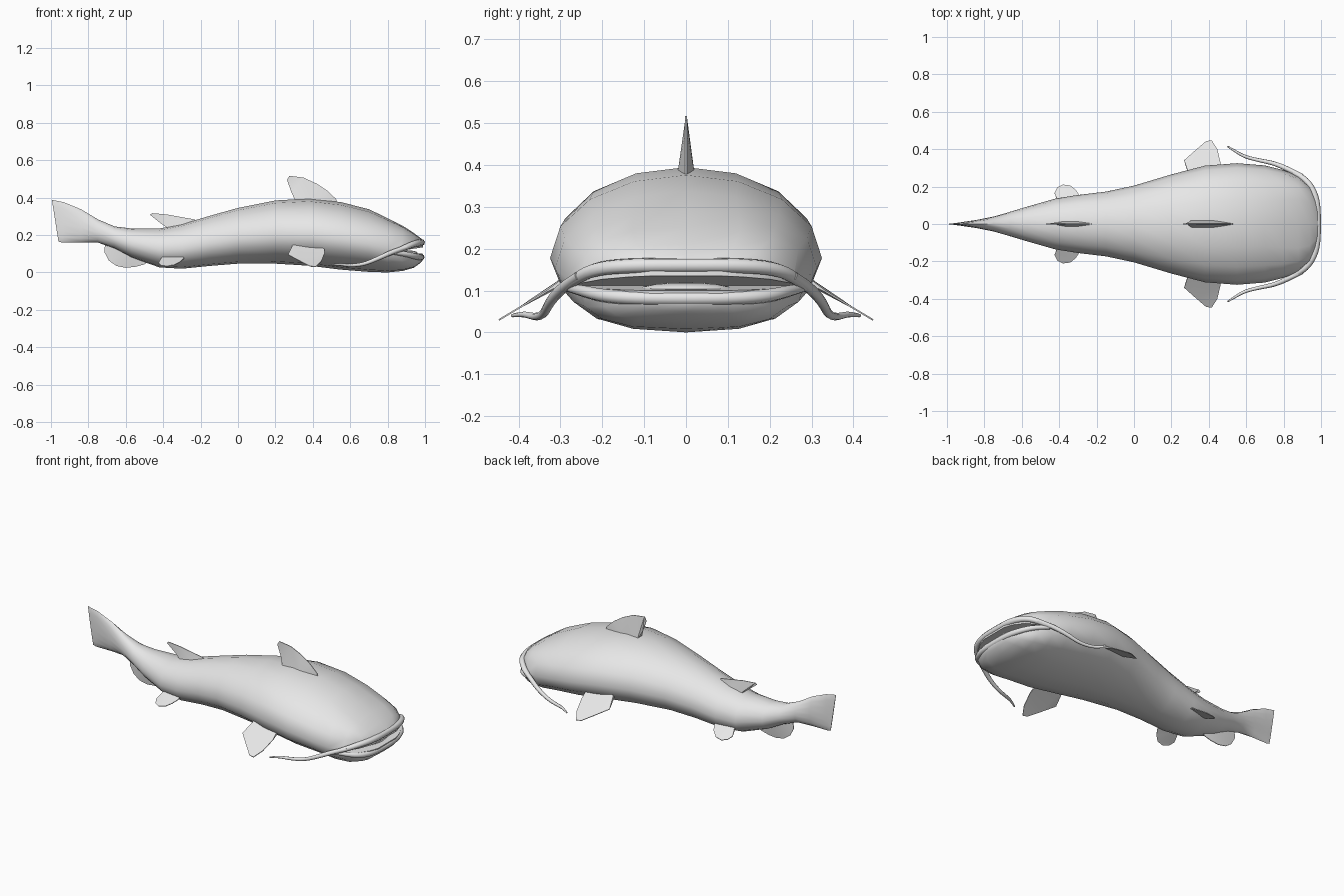
import bpy, bmesh, math
from mathutils import Vector

old = bpy.data.objects.get("Cube")
if old:
    bpy.data.objects.remove(old, do_unlink=True)

grey = bpy.data.materials.new("plain_grey")
grey.use_nodes = True
grey.diffuse_color = (0.8, 0.8, 0.8, 1)
grey.node_tree.nodes["Principled BSDF"].inputs["Base Color"].default_value = (0.8, 0.8, 0.8, 1)


def activate(obj):
    bpy.ops.object.select_all(action='DESELECT')
    obj.select_set(True)
    bpy.context.view_layer.objects.active = obj


def finish(bm, name):
    bmesh.ops.recalc_face_normals(bm, faces=bm.faces)
    mesh = bpy.data.meshes.new(name)
    bm.to_mesh(mesh)
    bm.free()
    mesh.materials.append(grey)
    obj = bpy.data.objects.new(name, mesh)
    bpy.context.collection.objects.link(obj)
    return obj


def smooth(obj, degrees=40):
    activate(obj)
    bpy.ops.object.shade_smooth_by_angle(angle=math.radians(degrees))


def bridge(bm, a, b):
    n = len(a)
    for i in range(n):
        bm.faces.new((a[i], a[(i + 1) % n], b[(i + 1) % n], b[i]))


def power(v, e):
    return math.copysign(abs(v) ** e, v)


# Body: cross-sections as bottom x, top x, bottom z, top z, half width
STATIONS = [
    (-.96, -.995, .165, .388, .002), (-.94, -.93, .16, .375, .008),
    (-.84, -.84, .16, .338, .022), (-.75, -.75, .16, .284, .04),
    (-.66, -.66, .128, .246, .066), (-.57, -.57, .08, .235, .093),
    (-.42, -.42, .027, .235, .136), (-.3, -.3, .02, .258, .155),
    (-.15, -.15, .035, .303, .173), (0, 0, .047, .345, .205),
    (.2, .2, .047, .385, .265), (.38, .38, .036, .395, .312),
    (.55, .55, .015, .376, .325), (.7, .7, .003, .338, .313),
    (.8, .8, 0, .29, .288), (.88, .88, .008, .25, .255),
    (.94, .94, .025, .211, .205), (.975, .975, .05, .185, .14),
    (.99, .99, .068, .17, .085),
]
SIDES = 16
bm = bmesh.new()
rings = []
for xb, xt, zb, zt, hw in STATIONS:
    e = 1 - .4 * min(1, max(0, (xb - .72) / .22))   # blunter towards the snout
    mid = zb + .45 * (zt - zb)
    ring = []
    for i in range(SIDES):
        a = math.tau * i / SIDES
        s = power(round(math.sin(a), 6), e)
        z = mid + s * ((zt - mid) if s > 0 else (mid - zb))
        x = xb + (xt - xb) * (z - zb) / (zt - zb)
        ring.append(bm.verts.new((x, hw * power(round(math.cos(a), 6), e), z)))
    rings.append(ring)
for a, b in zip(rings, rings[1:]):
    bridge(bm, a, b)
bm.faces.new(rings[0])
bm.faces.new(rings[-1])
body = finish(bm, "body")

# Mouth opening: a wedge cut into the snout
bm = bmesh.new()
ends = [[bm.verts.new((x, y, z)) for x, z in ((.85, .112), (1.1, .09), (1.1, .153))]
        for y in (-.5, .5)]
bridge(bm, *ends)
for end in ends:
    bm.faces.new(end)
cutter = finish(bm, "mouth_cutter")
cutter.hide_render = True
cut = body.modifiers.new("mouth", 'BOOLEAN')
cut.operation = 'DIFFERENCE'
cut.solver = 'EXACT'
cut.object = cutter
activate(body)
bpy.ops.object.modifier_apply(modifier=cut.name)
bpy.data.objects.remove(cutter, do_unlink=True)
smooth(body)


# Lips and whiskers: round tubes along soft paths of x, y, z, radius
def tube(name, points):
    curve = bpy.data.curves.new(name, 'CURVE')
    curve.dimensions = '3D'
    curve.bevel_depth = 1
    curve.bevel_resolution = 2
    curve.use_fill_caps = True
    spline = curve.splines.new('NURBS')
    spline.points.add(len(points) - 1)
    for p, (x, y, z, r) in zip(spline.points, points):
        p.co = (x, y, z, 1)
        p.radius = r
    spline.order_u = 3
    spline.use_endpoint_u = True
    spline.resolution_u = 4
    curve.materials.append(grey)
    obj = bpy.data.objects.new(name, curve)
    bpy.context.collection.objects.link(obj)
    activate(obj)
    bpy.ops.object.convert(target='MESH')
    smooth(bpy.context.view_layer.objects.active, 60)


def mirrored(half):
    return half + [(x, -y, z, r) for x, y, z, r in reversed(half[:-1])]


tube("upper_lip", mirrored([
    (.83, .285, .108, .012), (.88, .265, .128, .015), (.94, .215, .153, .017),
    (.978, .13, .16, .018), (.983, 0, .16, .018)]))
tube("lower_lip", mirrored([
    (.83, .28, .106, .01), (.89, .25, .1, .014), (.945, .2, .087, .016),
    (.976, .12, .082, .017), (.982, 0, .081, .017)]))

WHISKER = [(.9, .255, .135, .012), (.83, .29, .112, .014), (.75, .325, .075, .012),
           (.67, .34, .042, .01), (.59, .36, .036, .009), (.54, .39, .045, .007),
           (.5, .415, .04, .004)]
for side, s in (("left", 1), ("right", -1)):
    # right and left follow the fish's flanks across y
    tube(side + "_whisker", [(x, s * y, z, r) for x, y, z, r in WHISKER])

# Tongue
bm = bmesh.new()
bmesh.ops.create_uvsphere(bm, u_segments=16, v_segments=8, radius=1)
for v in bm.verts:
    v.co = Vector((.9 + .06 * v.co.x, .11 * v.co.y, .104 + .015 * v.co.z))
smooth(finish(bm, "tongue"))


# Fins: an outline given a thick root and a thin rim
def fin(name, outline, normal, root, thick):
    bm = bmesh.new()
    n = Vector(normal).normalized()
    loops = []
    for s in (1, -1):
        loops.append([bm.verts.new(Vector(p) + n * s * (thick if i in root else .002))
                      for i, p in enumerate(outline)])
    bridge(bm, *loops)
    for loop in loops:
        bm.faces.new(loop)
    bmesh.ops.triangulate(bm, faces=[f for f in bm.faces if len(f.verts) > 4])
    smooth(finish(bm, name), 30)


def upright(points):
    return [(x, 0, z) for x, z in points]


fin("dorsal_fin", upright([
    (.53, .37), (.42, .375), (.31, .375), (.285, .43), (.262, .495), (.275, .517),
    (.35, .507), (.42, .475), (.48, .435), (.525, .392)]), (0, 1, 0), (1, 2), .021)
fin("rear_dorsal_fin", upright([
    (-.22, .265), (-.28, .24), (-.36, .225), (-.42, .268), (-.47, .308),
    (-.46, .317), (-.38, .31), (-.23, .283)]), (0, 1, 0), (1, 2), .016)
fin("anal_fin", upright([
    (-.48, .06), (-.58, .11), (-.71, .16), (-.715, .11), (-.69, .063), (-.65, .035),
    (-.6, .025), (-.55, .03), (-.5, .043)]), (0, 1, 0), (1,), .016)

PECTORAL = [(.46, .25), (.3, .24), (.268, .34), (.33, .395), (.385, .442),
            (.415, .447), (.445, .4), (.462, .33)]
PELVIC = [(-.29, .1), (-.4, .1), (-.425, .165), (-.41, .195), (-.38, .21),
          (-.34, .205), (-.31, .18), (-.29, .15)]
for side, s in (("left", 1), ("right", -1)):
    fin(side + "_pectoral_fin", [(x, s * y, .142 - .6 * (y - .26)) for x, y in PECTORAL],
        (0, s * .6, 1), (0, 1), .012)
    fin(side + "_pelvic_fin", [(x, s * y, .09 - .5 * (y - .1) + .12 * (x + .36)) for x, y in PELVIC],
        (-.12, s * .5, 1), (0, 1), .01)
